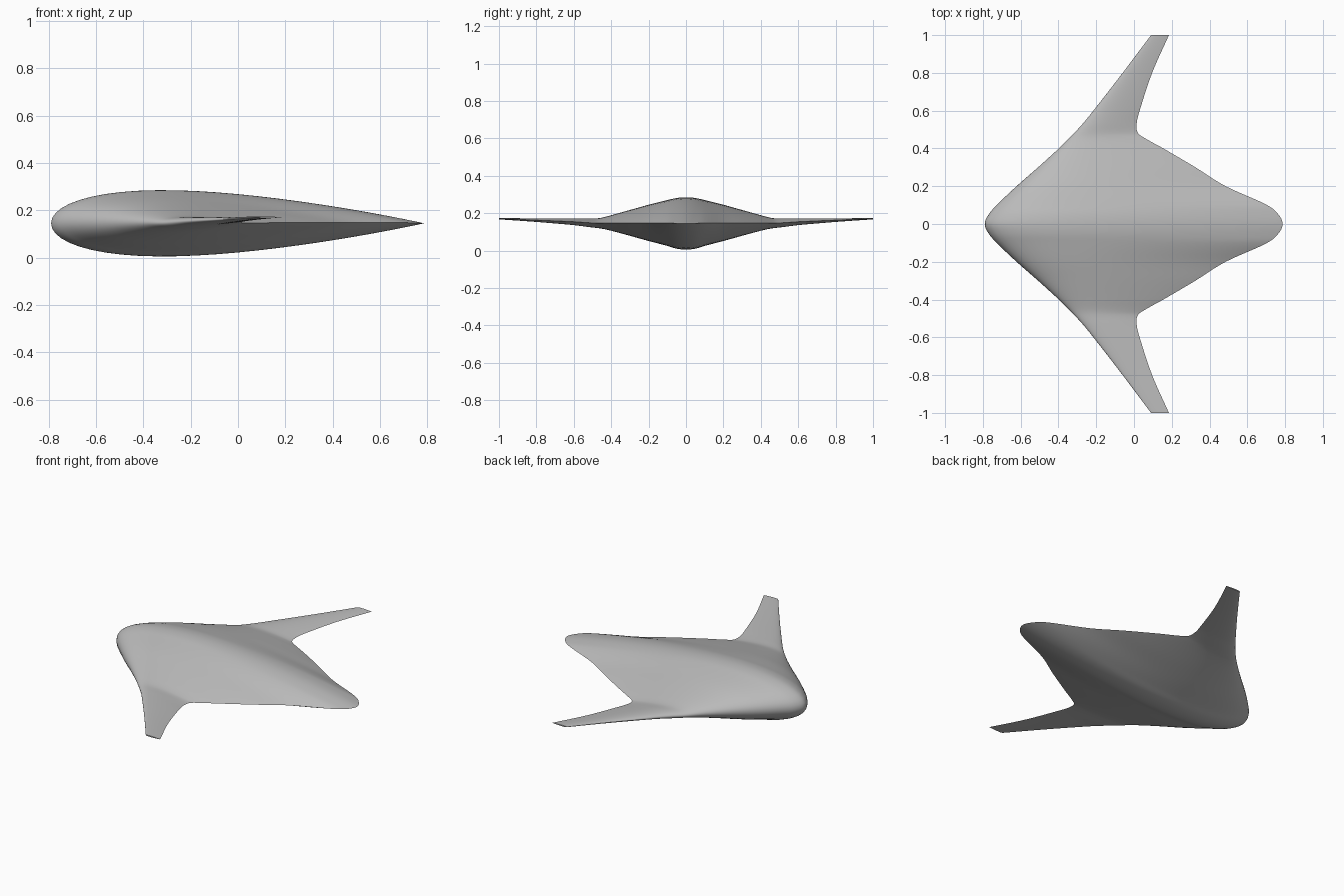
import bpy
import bmesh
import math

cube = bpy.data.objects.get("Cube")
if cube:
    bpy.data.objects.remove(cube, do_unlink=True)

# One flat colour for the whole skin
skin = bpy.data.materials.new("light grey skin")
skin.use_nodes = True
grey = (0.5, 0.5, 0.5, 1)
skin.diffuse_color = grey
skin.node_tree.nodes["Principled BSDF"].inputs["Base Color"].default_value = grey

# Half-span stations: span y, leading edge x, trailing edge x, upper z, lower z
STATIONS = [
    (0.00, -0.79, 0.787, 0.285, 0.005),
    (0.05, -0.77, 0.765, 0.281, 0.010),
    (0.10, -0.727, 0.705, 0.270, 0.025),
    (0.20, -0.622, 0.485, 0.245, 0.051),
    (0.30, -0.508, 0.325, 0.217, 0.079),
    (0.40, -0.398, 0.155, 0.189, 0.106),
    (0.45, -0.347, 0.065, 0.176, 0.117),
    (0.48, -0.318, 0.022, 0.172, 0.121),
    (0.53, -0.272, 0.014, 0.172, 0.127),
    (0.60, -0.215, 0.030, 0.172, 0.136),
    (0.80, -0.060, 0.096, 0.172, 0.153),
    (1.00, 0.090, 0.185, 0.174, 0.167),
]
STEPS = 5
HALF = 28


def slope(i, k):
    """Slope of column k at station i; flat where the halves meet."""
    if i == 0:
        return 0.0
    a, b = STATIONS[i - 1], STATIONS[min(i + 1, len(STATIONS) - 1)]
    return (b[k] - a[k]) / (b[0] - a[0])


def blend(i, t, k):
    """Smooth curve through column k between stations i and i + 1."""
    a, b = STATIONS[i], STATIONS[i + 1]
    w = b[0] - a[0]
    s = t * t * (3 - 2 * t)
    return (a[k] + (b[k] - a[k]) * s
            + w * slope(i, k) * t * (1 - t) ** 2
            - w * slope(i + 1, k) * t * t * (1 - t))


def thickness(u):
    """Rounded-nose, sharp-tailed wing profile, with a peak of one."""
    return 10 * (0.2969 * math.sqrt(u) - 0.126 * u - 0.3516 * u ** 2
                 + 0.2843 * u ** 3 - 0.1036 * u ** 4)


def section(bm, y, front, back, top, bottom):
    """Closed wing section, from the tail over the top and back below."""
    ring = []
    for j in range(2 * HALF):
        a = math.pi * j / HALF
        u = (1 + math.cos(a)) / 2
        side = 1 if j <= HALF else -1
        z = (top + bottom) / 2 + side * (top - bottom) / 2 * thickness(u)
        ring.append(bm.verts.new((front + (back - front) * u, y, z)))
    return ring


# Blended body and wings, lofted from the centre to one tip
bm = bmesh.new()
rings = []
for i in range(len(STATIONS) - 1):
    last = i == len(STATIONS) - 2
    for n in range(STEPS + last):
        t = n / STEPS
        y = STATIONS[i][0] + (STATIONS[i + 1][0] - STATIONS[i][0]) * t
        rings.append(section(bm, y, *(blend(i, t, k) for k in range(1, 5))))
for r, s in zip(rings, rings[1:]):
    for j in range(2 * HALF):
        k = (j + 1) % (2 * HALF)
        bm.faces.new((r[j], r[k], s[k], s[j]))

# Flat wing tip
bm.faces.new(rings[-1])
bmesh.ops.recalc_face_normals(bm, faces=bm.faces)
if max(bm.faces, key=lambda f: f.calc_center_median().z).normal.z < 0:
    bmesh.ops.reverse_faces(bm, faces=bm.faces)

mesh = bpy.data.meshes.new("blended_wing_body")
bm.to_mesh(mesh)
bm.free()
mesh.materials.append(skin)
body = bpy.data.objects.new("blended_wing_body", mesh)
bpy.context.collection.objects.link(body)

# The other half is a mirror image, welded on the centre line
mirror = body.modifiers.new("mirror", "MIRROR")
mirror.use_axis = (False, True, False)
mirror.merge_threshold = 0.0005

bpy.ops.object.select_all(action="DESELECT")
body.select_set(True)
bpy.context.view_layer.objects.active = body
bpy.ops.object.shade_smooth_by_angle(angle=math.radians(40))
